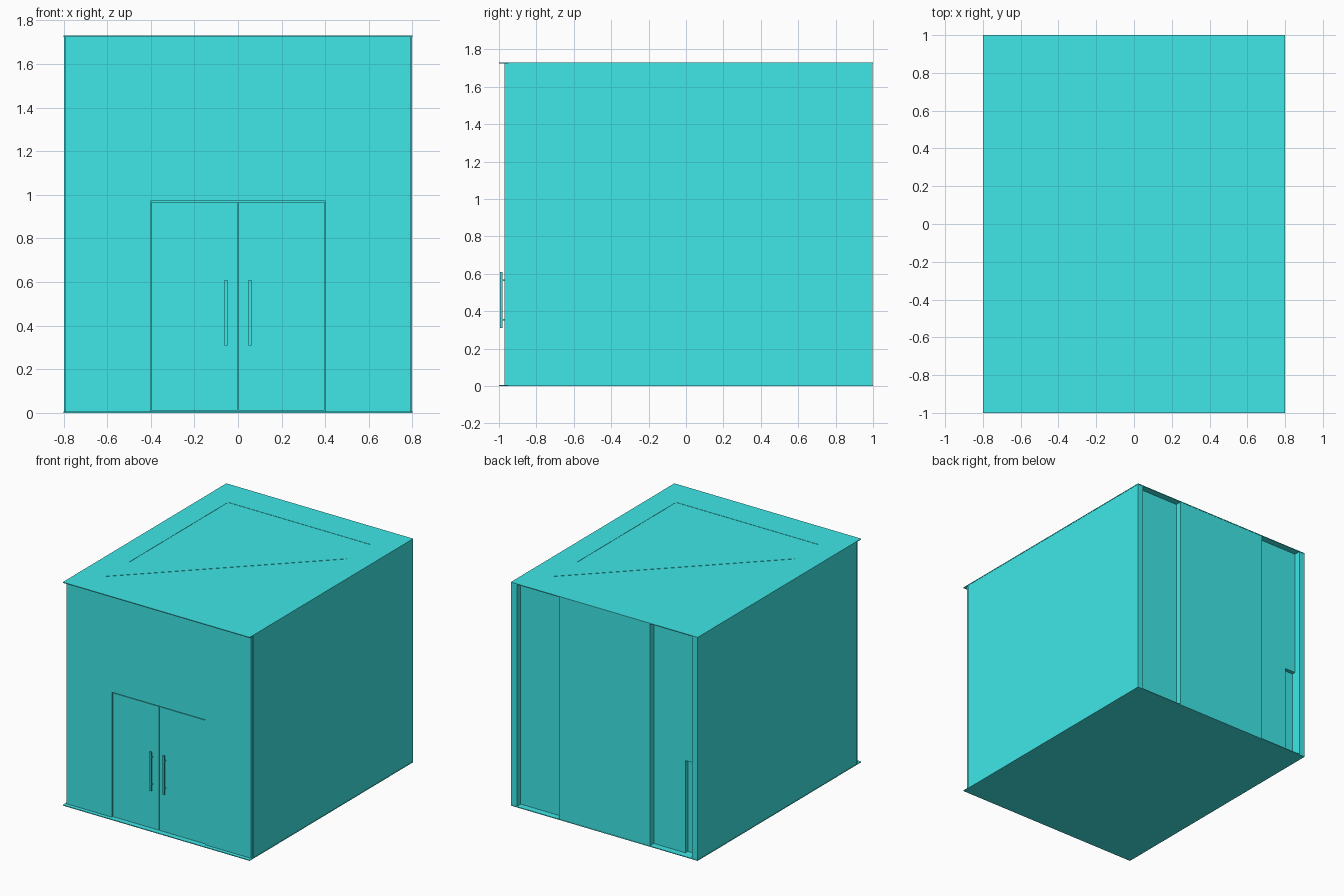
import bpy, bmesh
from mathutils import Vector

if "Cube" in bpy.data.objects:
    bpy.data.objects.remove(bpy.data.objects["Cube"])

mat = bpy.data.materials.new("teal")
mat.diffuse_color = (0.05, 0.8, 0.8, 1)
mat.use_nodes = True
mat.node_tree.nodes["Principled BSDF"].inputs["Base Color"].default_value = mat.diffuse_color

H = 1.73


def finish(name, bm):
    bmesh.ops.recalc_face_normals(bm, faces=bm.faces)
    me = bpy.data.meshes.new(name)
    bm.to_mesh(me)
    bm.free()
    me.materials.append(mat)
    ob = bpy.data.objects.new(name, me)
    bpy.context.collection.objects.link(ob)
    return ob


def box(name, x0, x1, y0, y1, z0, z1):
    bm = bmesh.new()
    bmesh.ops.create_cube(bm, size=1)
    lo, hi = Vector((x0, y0, z0)), Vector((x1, y1, z1))
    for v in bm.verts:
        v.co = Vector([lo[i] + (v.co[i] + 0.5) * (hi[i] - lo[i]) for i in range(3)])
    return finish(name, bm)


def prism(name, pts, z0, z1):
    bm = bmesh.new()
    f = bm.faces.new([bm.verts.new((x, y, z0)) for x, y in pts])
    r = bmesh.ops.extrude_face_region(bm, geom=[f])
    for v in r["geom"]:
        if isinstance(v, bmesh.types.BMVert):
            v.co.z = z1
    return finish(name, bm)


def outline(name, pts, z0, z1):
    # solid whose plan outline is cut out of the roof
    ob = prism(name, pts, z0, z1)
    ob.hide_render = True
    ob.hide_viewport = True
    return ob


def cut(ob, cutter):
    m = ob.modifiers.new("cut", "BOOLEAN")
    m.operation = "DIFFERENCE"
    m.solver = "EXACT"
    m.object = cutter


# Thin floor and roof plates
box("floor", -0.8, 0.8, -1, 1, 0, 0.006)
roof = box("roof", -0.8, 0.8, -1, 1, H - 0.006, H)

# Two shallow triangular roof panels either side of a diagonal brace
tri = [(-0.61, 0.75), (-0.61, -0.46), (0.61, 0.75)]
for side, s in (("back", 1), ("front", -1)):
    pts = [(x * s, y * s) for x, y in tri]
    cut(roof, outline("roof_panel_cutter_" + side, pts, H - 0.002, H + 0.05))

# Side walls, front wall pieces, doors and handles
z0, z1 = 0.006, H - 0.006
for side, s in (("left", -1), ("right", 1)):
    def sbox(name, a, b, *rest):
        return box(name + "_" + side, min(a * s, b * s), max(a * s, b * s), *rest)
    sbox("side_wall", 0.75, 0.798, -0.95, 0.998, z0, z1)
    sbox("front_wall", 0.4, 0.79, -0.97, -0.92, z0, z1)
    sbox("door", 0.002, 0.396, -0.965, -0.93, 0.01, 0.967)
    sbox("door_handle", 0.049, 0.063, -0.995, -0.982, 0.31, 0.61)
    for n, z in (("lower", 0.355), ("upper", 0.565)):
        sbox("handle_post_" + n, 0.053, 0.059, -0.985, -0.96, z - 0.004, z + 0.004)
box("front_lintel", -0.4, 0.4, -0.97, -0.92, 0.973, z1)

# Back wall: projecting centre panel, recessed sides, one low niche
box("back_centre_panel", -0.39, 0.39, 0.9, 0.998, z0, z1)
box("back_panel_right", 0.385, 0.76, 0.9, 0.95, z0, z1)
box("back_panel_left", -0.66, -0.385, 0.9, 0.95, z0, z1)
box("back_niche_top", -0.76, -0.66, 0.9, 0.95, 0.72, z1)
box("back_niche_panel", -0.76, -0.66, 0.88, 0.92, z0, 0.72)
